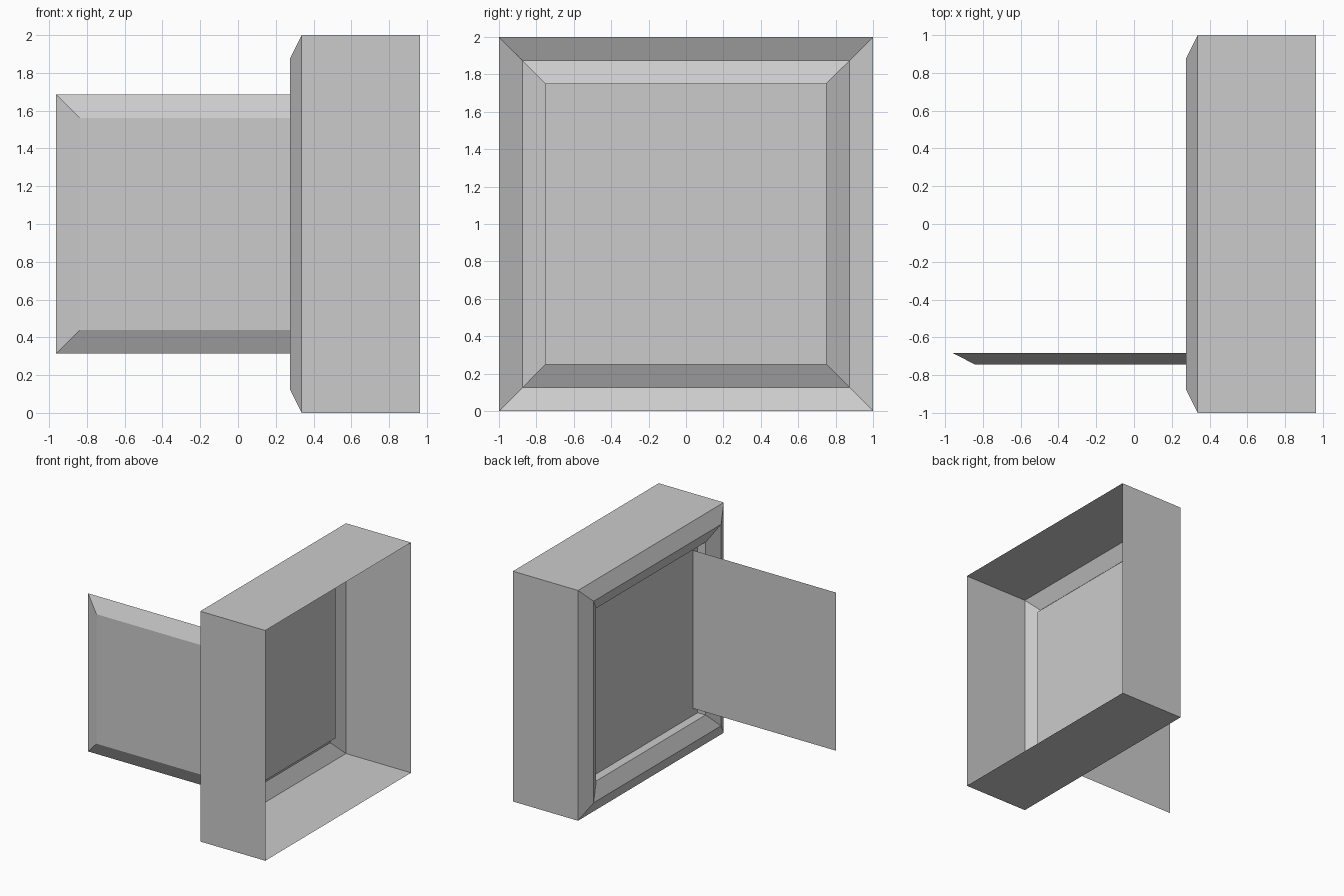
import bpy
import bmesh

if "Cube" in bpy.data.objects:
    bpy.data.objects.remove(bpy.data.objects["Cube"], do_unlink=True)

# One plain grey for everything
grey = bpy.data.materials.new("plain_grey")
grey.use_nodes = True
colour = (0.6, 0.6, 0.6, 1)
grey.diffuse_color = colour
grey.node_tree.nodes["Principled BSDF"].inputs["Base Color"].default_value = colour

CORNERS = ((-1, -1), (1, -1), (1, 1), (-1, 1))


def square_loft(name, rings, place, cap_start=False, cap_end=False):
    """Join concentric squares given as (depth, half size); place maps (depth, u, v) to xyz."""
    bm = bmesh.new()
    loops = [[bm.verts.new(place(d, u * h, v * h)) for u, v in CORNERS] for d, h in rings]
    for a, b in zip(loops, loops[1:]):
        for i in range(4):
            j = (i + 1) % 4
            bm.faces.new((a[i], a[j], b[j], b[i]))
    if cap_start:
        bm.faces.new(loops[0][::-1])
    if cap_end:
        bm.faces.new(loops[-1])
    bmesh.ops.recalc_face_normals(bm, faces=bm.faces)
    mesh = bpy.data.meshes.new(name)
    bm.to_mesh(mesh)
    bm.free()
    mesh.materials.append(grey)
    obj = bpy.data.objects.new(name, mesh)
    bpy.context.collection.objects.link(obj)
    return obj


# Open box with a bevelled rim and a recessed panel
frame_profile = [(0.9625, 1), (0.3375, 1), (0.275, 0.875), (0.3375, 0.75), (0.4125, 0.75)]
square_loft("frame_with_panel", frame_profile,
            lambda d, u, v: (d, u, v + 1), cap_end=True)

# Bevelled door plate standing open at right angles to the frame
square_loft("open_door", [(-0.6825, 0.6865), (-0.745, 0.5625)],
            lambda d, u, v: (u - 0.276, d, v + 1), cap_start=True, cap_end=True)
